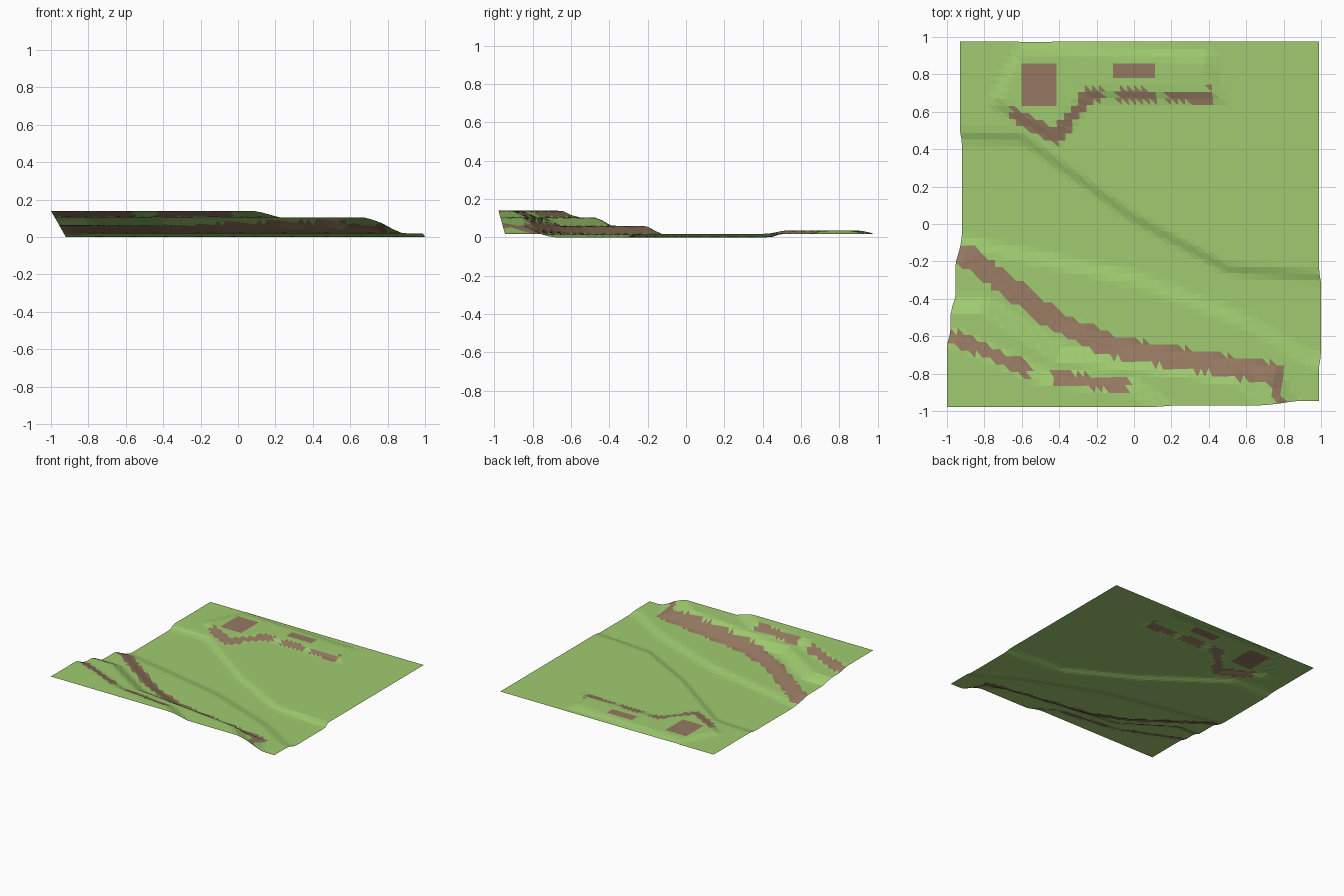
import bpy, bmesh
from mathutils import Vector

if "Cube" in bpy.data.objects:
    bpy.data.objects.remove(bpy.data.objects["Cube"])

N = 51                           # grid cells per side
LEAN = Vector((-0.57, -0.28))    # sideways lean per unit of height


def edge_dist(p, pts):
    """Distance from p to the closed outline pts."""
    best = 9
    for a, b in zip(pts, pts[1:] + pts[:1]):
        d = b - a
        t = max(0, min(1, (p - a).dot(d) / d.length_squared))
        best = min(best, (p - a - d * t).length)
    return best


def inside(p, pts):
    hit = False
    for a, b in zip(pts, pts[1:] + pts[:1]):
        if (a.y > p.y) != (b.y > p.y) and p.x < a.x + (p.y - a.y) * (b.x - a.x) / (b.y - a.y):
            hit = not hit
    return hit


def terrace(line, side=0):
    """Outline of a raised region; side extends an open line to front (-1) or back (1)."""
    pts = [Vector(p) for p in line]
    if side:
        pts += [Vector((pts[-1].x, 3 * side)), Vector((pts[0].x, 3 * side))]
    return pts


far_bank = terrace([(-2, .5), (-.6, .46), (0, .03), (.5, -.24), (3, -.45)], 1)
near_bank = terrace([(-2, -.1), (-.9, -.1), (0, -.29), (.6, -.52), (.95, -.73), (3, -.75)], -1)
cliff = terrace([(-2, -.15), (-.9, -.17), (-.4, -.53), (-.1, -.66), (.75, -.8), (.85, -.98)], -1)
shoulder = terrace([(-2, -.41), (-.8, -.43), (-.4, -.69), (.55, -.81), (.77, -.98)], -1)
ridge = terrace([(-2, -.6), (-.95, -.61), (-.5, -.81), (0, -.87), (.17, -.98)], -1)
hill = terrace([(-.75, .65), (-.42, .46), (-.24, .69), (.45, .68), (.4, .9), (-.6, .95)])

# Each step: outline, rise, height before the step
steps = [(far_bank, .019, 0), (near_bank, .019, 0), (cliff, .041, .019),
         (shoulder, .045, .06), (ridge, .035, .105), (hill, .017, .019)]
steps = [([v - LEAN * (base + rise / 2) for v in pts], rise) for pts, rise, base in steps]


def height(p):
    z = 0
    for pts, rise in steps:
        d = edge_dist(p, pts) * (1 if inside(p, pts) else -1)
        t = max(0, min(1, d / 0.085 + 0.5))
        z += rise * t * t * (3 - 2 * t)
    return z


def is_earth(p):
    """Bare earth on the steep edges, in broken stretches, and two loose patches."""
    x, y = p
    if x < .8 and edge_dist(p, cliff) < .057:
        return True
    if (x < -.56 or -.44 < x < -.03) and edge_dist(p, ridge) < .036:
        return True
    if y < .74 and (-.66 < x < -.16 or -.09 < x < .11 or .17 < x < .43) and edge_dist(p, hill) < .034:
        return True
    return (abs(x + .5) < .09 and abs(y - .74) < .11) or (abs(x) < .11 and abs(y - .82) < .03)


# Terrain sheet
bm = bmesh.new()
rows = []
for j in range(N + 1):
    row = []
    for i in range(N + 1):
        p = Vector((-0.92 + 1.92 * i / N, -0.94 + 1.92 * j / N))
        z = height(p)
        row.append(bm.verts.new((p + LEAN * z).to_3d() + Vector((0, 0, z))))
    rows.append(row)
for j in range(N):
    for i in range(N):
        a, b, c, d = rows[j][i], rows[j][i + 1], rows[j + 1][i + 1], rows[j + 1][i]
        for tri in ((a, b, d), (b, c, d)):
            f = bm.faces.new(tri)
            f.material_index = int(is_earth(f.calc_center_median().xy))

mesh = bpy.data.meshes.new("terrain")
bm.to_mesh(mesh)
bm.free()
for name, col in (("grass", (0.35, 0.6, 0.16, 1)), ("earth", (0.3, 0.19, 0.12, 1))):
    mat = bpy.data.materials.new(name)
    mat.diffuse_color = col
    mat.use_nodes = True
    mat.node_tree.nodes["Principled BSDF"].inputs["Base Color"].default_value = mat.diffuse_color
    mesh.materials.append(mat)
bpy.context.collection.objects.link(bpy.data.objects.new("terrain", mesh))
